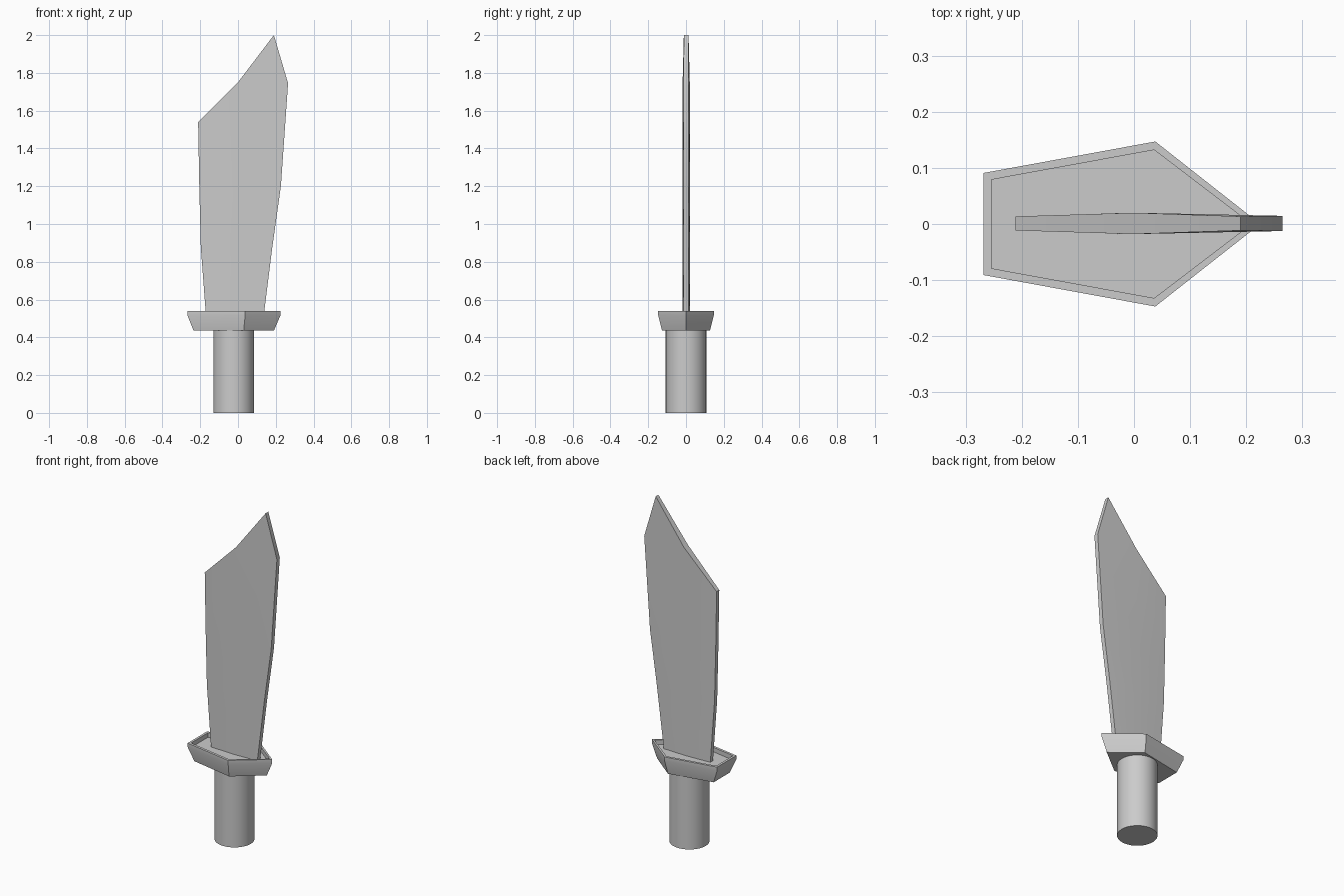
import bpy, bmesh

if "Cube" in bpy.data.objects:
    bpy.data.objects.remove(bpy.data.objects["Cube"])


def finish(name, bm, angle):
    bmesh.ops.recalc_face_normals(bm, faces=bm.faces)
    mesh = bpy.data.meshes.new(name)
    bm.to_mesh(mesh)
    bm.free()
    obj = bpy.data.objects.new(name, mesh)
    bpy.context.collection.objects.link(obj)
    bpy.ops.object.select_all(action='DESELECT')
    obj.select_set(True)
    bpy.context.view_layer.objects.active = obj
    bpy.ops.object.shade_smooth_by_angle(angle=angle)
    return obj


# Handle: plain round grip
bpy.ops.mesh.primitive_cylinder_add(vertices=32, radius=0.108, depth=0.44,
                                    location=(-0.023, 0, 0.22))
bpy.context.object.name = "handle"
bpy.ops.object.shade_smooth_by_angle(angle=0.6)

# Guard: stacked pentagon loops (back x, back y, mid x, mid y, tip x, z)
bm = bmesh.new()
levels = [
    (-0.235, 0.075, 0.030, 0.127, 0.190, 0.435),
    (-0.268, 0.091, 0.038, 0.147, 0.225, 0.517),
    (-0.268, 0.091, 0.038, 0.147, 0.225, 0.540),
    (-0.254, 0.079, 0.036, 0.132, 0.209, 0.540),
    (-0.254, 0.079, 0.036, 0.132, 0.209, 0.513),
]
loops = []
for bx, by, mx, my, tx, z in levels:
    outline = [(bx, -by), (mx, -my), (tx, 0), (mx, my), (bx, by)]
    loops.append([bm.verts.new((x, y, z)) for x, y in outline])
for a, b in zip(loops, loops[1:]):
    for i in range(5):
        j = (i + 1) % 5
        bm.faces.new((a[i], a[j], b[j], b[i]))
bm.faces.new(loops[0])
bm.faces.new(loops[-1])
finish("guard", bm, 0.5)

# Blade: rows of edge, ridge, edge points on both sides, plus a clipped tip
rows = [
    [(-0.167, 0.48), (-0.015, 0.48), (0.132, 0.48)],
    [(-0.197, 0.88), (-0.008, 0.88), (0.182, 0.88)],
    [(-0.205, 1.20), (0.000, 1.20), (0.227, 1.20)],
    [(-0.211, 1.54), (0.000, 1.75), (0.265, 1.745)],
]
half = (0.0125, 0.019, 0.0135)
bm = bmesh.new()
grids, tips = [], []
for side in (-1, 1):
    grid = [[bm.verts.new((x, 0.001 + side * h, z)) for (x, z), h in zip(row, half)]
            for row in rows]
    tip = bm.verts.new((0.190, 0.001 + side * 0.0125, 2.0))
    for a, b in zip(grid, grid[1:]):
        for i in range(2):
            bm.faces.new((a[i], a[i + 1], b[i + 1], b[i]))
    bm.faces.new((grid[-1][1], grid[-1][2], tip))
    grids.append(grid)
    tips.append(tip)

# Blade rim: walk the outline and join front to back
rims = [g[0] + [r[2] for r in g[1:]] + [t, g[3][1]] + [r[0] for r in g[:0:-1]]
        for g, t in zip(grids, tips)]
f, b = rims
for i in range(len(f)):
    j = (i + 1) % len(f)
    bm.faces.new((f[i], f[j], b[j], b[i]))
finish("blade", bm, 0.7)
